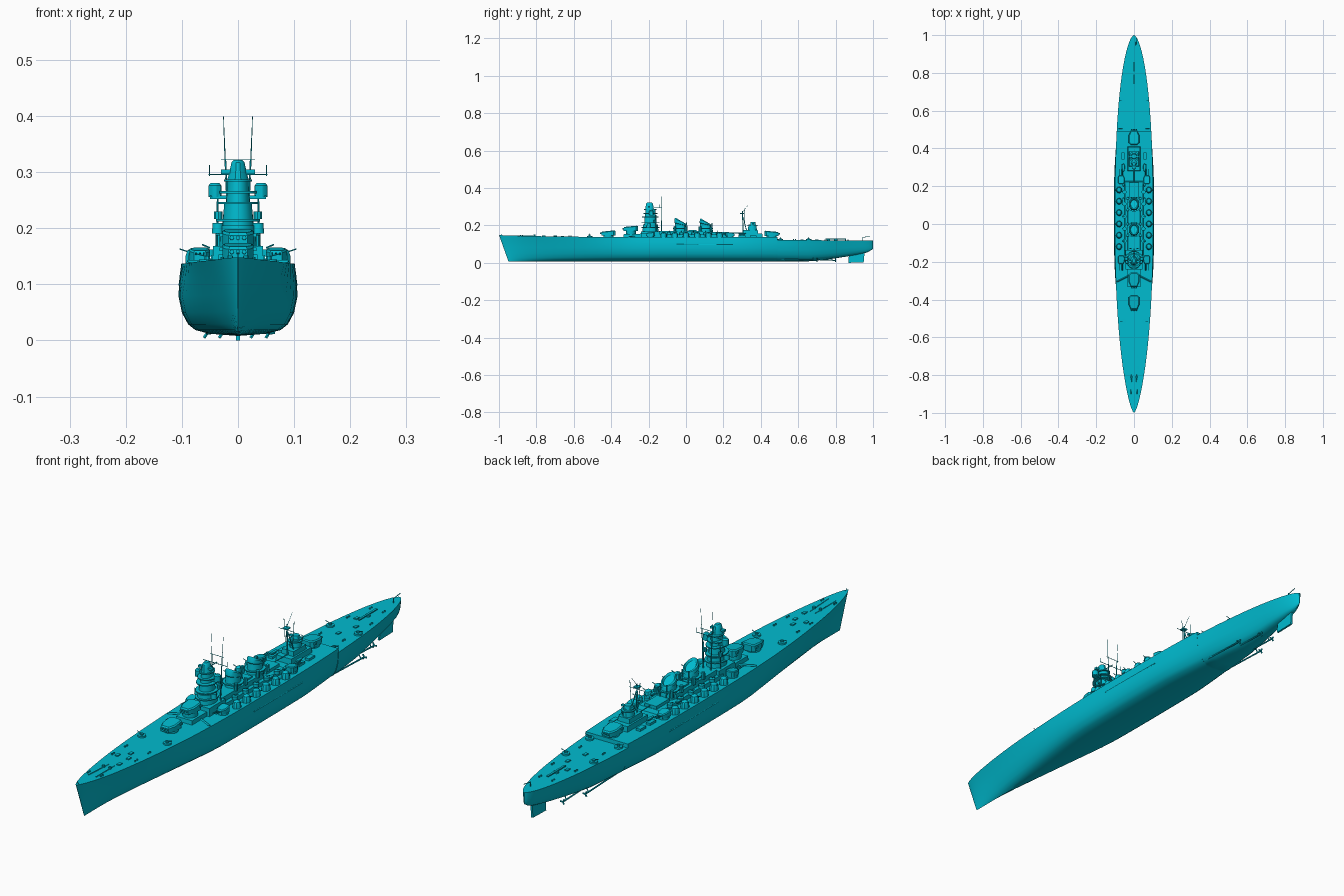
import bpy, bmesh, math
from mathutils import Vector


def make(name, verts, faces):
    me = bpy.data.meshes.new(name)
    me.from_pydata(verts, [], faces)
    bm = bmesh.new()
    bm.from_mesh(me)
    bmesh.ops.recalc_face_normals(bm, faces=bm.faces)
    bm.to_mesh(me)
    bm.free()
    ob = bpy.data.objects.new(name, me)
    bpy.context.collection.objects.link(ob)
    return ob


def loft(name, rings):
    n = len(rings[0])
    faces = [tuple(range(n)), tuple(range((len(rings) - 1) * n, len(rings) * n))]
    for i in range(len(rings) - 1):
        for j in range(n):
            k = (j + 1) % n
            faces.append((i * n + j, i * n + k, (i + 1) * n + k, (i + 1) * n + j))
    return make(name, [v for r in rings for v in r], faces)


def box(name, x, y, z0, z1, hx, hy, taper=1.0):
    plan = ((-1, -1), (1, -1), (1, 1), (-1, 1))
    return loft(name, [[(x + a * hx * s, y + b * hy * s, z) for a, b in plan]
                       for z, s in ((z0, 1), (z1, taper))])


def stack(name, x, y, levels, n=16):
    """Rounded body from levels of (z, half x, half y, slope along y)."""
    rings = []
    for z, rx, ry, sl in levels:
        ring = []
        for i in range(n):
            a = 2 * math.pi * (i + 0.5) / n
            ring.append((x + rx * math.cos(a), y + ry * math.sin(a), z + sl * math.sin(a)))
        rings.append(ring)
    return loft(name, rings)


def drum(name, x, y, z0, z1, r, n=12, top=1.0):
    return stack(name, x, y, [(z0, r, r, 0), (z1, r * top, r * top, 0)], n)


def rod(name, p, q, r0=0.0015, r1=None, n=6):
    p, q = Vector(p), Vector(q)
    rot = (q - p).to_track_quat('Z', 'Y')
    ring = lambda c, r: [c + rot @ Vector((r * math.cos(2 * math.pi * i / n),
                                           r * math.sin(2 * math.pi * i / n), 0)) for i in range(n)]
    return loft(name, [ring(p, r0), ring(q, r0 if r1 is None else r1)])


def lerp(table, v):
    for (a, p), (b, q) in zip(table, table[1:]):
        if v <= b:
            return p + (q - p) * max(0, v - a) / (b - a)
    return table[-1][1]


# Hull with raked stem, full midship section and stepped quarterdeck
DECK = [(-1, .148), (-.85, .143), (-.4, .137), (.489, .137), (.49, .122), (1, .119)]
KEEL = [(-1, .008), (.66, .008), (.78, .021), (.9, .04), (.97, .055), (1, .074)]
FULL = [(-1, 0), (-.85, .1), (-.25, 1), (.3, 1), (.8, .45), (1, .5)]
MID = [(0, 0), (.03, .5), (.08, .75), (.16, .88), (.32, .99), (.55, 1.05), (.8, 1.035), (1, 1)]
VEE = [0, .07, .16, .27, .43, .6, .8, 1]
ys = sorted([-.9995 * math.cos(math.pi * i / 44) for i in range(45)] + [.489, .49])
rings = []
for y in ys:
    p, q = (2.2, .68) if y < 0 else (2.6, .58)
    w = .101 * (1 - abs(y) ** p) ** q
    k, d, f = lerp(KEEL, y), lerp(DECK, y), lerp(FULL, y)
    side = []
    for (t, m), v in zip(MID, VEE):
        rake = .05 * (1 - t) * max(0, (-y - .7) / .3)
        side.append((w * (v + (m - v) * f), y + rake, k + (d - k) * t))
    rings.append([(-x, yy, z) for x, yy, z in side[:0:-1]] + side)
loft("hull", rings)

# Rudder, shafts and propellers
loft("rudder", [[(s * .004, .868, 0), (s * .004, .95, .002), (s * .004, .955, .06), (s * .004, .872, .06)]
                for s in (-1, 1)])
for s in (-1, 1):
    for x, y0, y1 in ((.028, .62, .80), (.055, .5, .70)):
        rod("propeller_shaft", (s * x, y0, .02), (s * x, y1, .013), .003)
        rod("shaft_strut", (s * x, y1 - .02, .014), (s * x * .6, y1 - .02, .05), .002)
        for i in range(3):
            a = i * 2.094
            rod("propeller_blade", (s * x, y1, .013), (s * x + .011 * math.cos(a), y1, .014 + .011 * math.sin(a)), .003)


def turret(name, x, y, z, w, l, h, face=-1):
    plan = [(-.6, 1), (-1, .35), (-1, -.7), (-.65, -1), (.65, -1), (1, -.7), (1, .35), (.6, 1)]
    lo = [(x + a * w, y + b * l * face, z) for a, b in plan]
    mid = [(x + a * w, y + b * l * face, z + h * (.75 - .15 * b)) for a, b in plan]
    hi = [(x + a * w * .85, y + b * l * face * .88, z + h * (.9 - .12 * b)) for a, b in plan]
    loft(name, [lo, mid, hi])


# Main turrets on their round bases
for y, z0, z, face in ((-.415, .13, .146, -1), (-.295, .13, .171, -1), (.457, .13, .144, 1)):
    drum("turret_base", 0, y, z0, z, .027, 20)
    turret("main_turret", 0, y, z, .028, .038, .027, face)
    for s in (-1, 0, 1):
        rod("gun_port", (s * .011, y + face * .03, z + .011), (s * .011, y + face * .045, z + .012), .004, n=8)
    for s in (-1, 1):
        box("rangefinder_hood", s * .028, y - face * .022, z + .013, z + .02, .005, .006)

# Long deckhouse and stepped superstructure base
for name, y, z0, z1, hx, hy in (("forward_deckhouse", -.275, .13, .153, .036, .06),
                                ("midship_deckhouse", .03, .13, .152, .05, .20),
                                ("upper_deckhouse", -.02, .152, .170, .034, .13),
                                ("bridge_base", -.19, .13, .168, .046, .052),
                                ("aft_deckhouse", .345, .13, .158, .034, .065),
                                ("aft_control_house", .345, .158, .176, .026, .04)):
    box(name, 0, y, z0, z1, hx, hy, .96)

# Bridge tower: alternating drums and overhanging platforms
stack("bridge_tower", 0, -.19, [(.165, .034, .044, 0), (.205, .031, .040, 0), (.205, .028, .034, 0),
                                (.245, .025, .031, 0), (.245, .021, .03, 0), (.285, .019, .026, 0)], 16)
for z, rx, ry in ((.187, .041, .05), (.212, .040, .048), (.243, .037, .045), (.262, .034, .038), (.283, .025, .034)):
    stack("bridge_platform", 0, -.19, [(z, rx, ry, 0), (z + .004, rx, ry, 0)], 16)
stack("tower_top", 0, -.195, [(.285, .02, .024, 0), (.3, .016, .022, 0), (.317, .012, .018, 0), (.322, .008, .012, 0)], 12)
box("top_rangefinder", 0, -.198, .297, .305, .03, .006)
for s in (-1, 1):
    drum("side_director", s * .041, -.185, .256, .276, .012, 12)
    drum("director_cap", s * .041, -.185, .276, .281, .012, 12, .6)
    box("director_arm", s * .03, -.185, .252, .258, .02, .01)
    drum("lower_director", s * .036, -.2, .191, .209, .011, 12, .85)
    drum("wing_searchlight", s * .035, -.165, .216, .23, .008, 10)
    rod("bridge_wing_post", (s * .038, -.16, .13), (s * .036, -.16, .256), .002)
    # Tripod masts and yards
    rod("fore_mast", (s * .016, -.13, .15), (s * .022, -.13, .32), .003, .0015)
    rod("fore_topmast", (s * .022, -.13, .3), (s * .026, -.128, .40), .0013, .0005)
    rod("signal_staff", (s * .051, -.14, .293), (s * .051, -.14, .313), .0009)
rod("fore_yard", (-.053, -.14, .296), (.053, -.14, .296), .0012)
rod("upper_yard", (-.03, -.13, .322), (.03, -.13, .322), .001)
rod("yard_brace", (0, -.17, .296), (0, -.13, .296), .0018)

# Funnels with sloping caps and searchlight platforms
for y, top in ((-.03, .226), (.105, .222)):
    stack("funnel", 0, y, [(.15, .03, .036, 0), (.185, .026, .032, 0), (.205, .024, .029, -.006),
                           (.207, .028, .033, -.008), (top - .004, .027, .031, -.014), (top, .022, .027, -.016),
                           (top - .008, .018, .022, -.014)], 20)
    stack("funnel_platform", 0, y, [(.181, .038, .04, 0), (.185, .038, .04, 0)], 16)
    for s in (-1, 1):
        for dy in (-.03, .03):
            drum("funnel_searchlight", s * .033, y + dy, .168, .194, .008, 10, .85)
        rod("steam_pipe", (s * .014, y + .037, .15), (s * .014, y + .033, top - .01), .003)
box("boat_house", 0, .035, .15, .176, .022, .022)
box("boat_house_aft", 0, .18, .15, .164, .026, .04)

# Aft control tower and main mast
stack("aft_tower", 0, .355, [(.17, .022, .026, 0), (.205, .018, .021, 0)], 12)
stack("aft_platform", 0, .355, [(.196, .026, .03, 0), (.2, .026, .03, 0)], 12)
drum("aft_director", 0, .358, .2, .217, .016, 12, .8)
box("aft_rangefinder", 0, .358, .206, .213, .027, .005)
rod("main_mast", (0, .305, .15), (0, .302, .278), .004, .002)
rod("main_topmast", (0, .302, .27), (0, .335, .312), .001, .0006)
box("mast_top", 0, .3, .262, .267, .01, .01)
rod("aft_yard", (-.035, .302, .256), (.035, .302, .256), .001)
rod("boat_boom", (0, .305, .16), (0, .19, .161), .0018)
for s in (-1, 1):
    rod("mast_leg", (s * .018, .33, .15), (s * .002, .303, .25), .002)
    rod("radio_staff", (s * .016, .315, .2), (s * .022, .315, .29), .001)

# Mirrored batteries and deck fittings
for s in (-1, 1):
    for y, face in ((-.19, -1), (.235, 1)):
        drum("secondary_base", s * .068, y, .13, .144, .02, 16)
        turret("secondary_turret", s * .068, y, .143, .018, .023, .022, face)
        for d in (-.007, 0, .007):
            rod("secondary_gun", (s * .068 + d, y + face * .02, .154), (s * .068 + d, y + face * .055, .156), .0017)
    for i in range(6):
        y = -.12 + i * .06
        stack("flak_mount", s * .079, y, [(.13, .016, .018, 0), (.151, .015, .017, 0), (.16, .012, .013, 0), (.164, .006, .007, 0)], 10)
        rod("flak_gun", (s * .086, y, .157), (s * .104, y, .163), .0014)
    for i in range(5):
        y = -.09 + i * .065
        drum("light_gun_tub", s * .05, y, .15, .162, .011, 12)
        rod("light_gun", (s * .05, y, .165), (s * .064, y, .171), .0016)
    for x, y in ((.055, -.515), (.062, .505), (.06, .655)):
        z = lerp(DECK, y)
        drum("deck_gun_tub", s * x, y, z - .004, z + .006, .015, 16)
        drum("deck_gun_mount", s * x, y, z + .005, z + .012, .006, 8)
        rod("deck_gun", (s * x, y, z + .011), (s * (x + .02), y, z + .016), .0013)
    rod("breakwater", (s * .03, -.275, .139), (s * .09, -.305, .139), .004, n=4)
    rod("anchor_chain", (s * .012, -.78, .142), (s * .016, -.9, .145), .002)
    drum("capstan", s * .014, -.81, .138, .151, .006, 10, .8)
    for y in (-.88, -.7, -.62, .58, .75, .86):
        z = lerp(DECK, y)
        x = .028 if abs(y) > .85 else .05
        for d in (-.006, .006):
            drum("bollard", s * x, y + d, z - .003, z + .005, .003, 8)
    for y in (.3, .36):
        box("deck_locker", s * .058, y, .13, .146, .009, .018)
    for y in (.1, .2, .28):
        stack("ship_boat", s * .055, y + .02, [(.15, .003, .014, 0), (.157, .007, .022, 0), (.159, .006, .02, 0)], 12)
    rod("rub_strake", (s * .104, -.05, .1), (s * .103, .25, .098), .0025)

for x, y in ((0, -.66), (.018, -.7), (-.03, -.7), (.02, -.76), (0, .62), (.02, .7), (-.02, .76)):
    z = lerp(DECK, y)
    box("deck_hatch", x, y, z - .003, z + .004, .006, .009)

# Quarterdeck catapult, stern crane and jackstaff
drum("catapult_pivot", 0, .8, .117, .126, .01, 12)
box("catapult", 0, .8, .125, .129, .004, .055)
rod("stern_crane_post", (.01, .945, .115), (.01, .945, .138), .0025)
rod("stern_crane_arm", (.01, .945, .136), (.012, .985, .142), .0016)
rod("jackstaff", (0, -.985, .145), (0, -.99, .157), .001)

bpy.ops.object.select_all(action='SELECT')
bpy.context.view_layer.objects.active = bpy.data.objects["hull"]
bpy.ops.object.shade_smooth_by_angle(angle=math.radians(30))

# Cyan paint
paint = bpy.data.materials.new("cyan_paint")
paint.diffuse_color = (.0, .5, .63, 1)
for ob in bpy.data.objects:
    ob.data.materials.append(paint)
